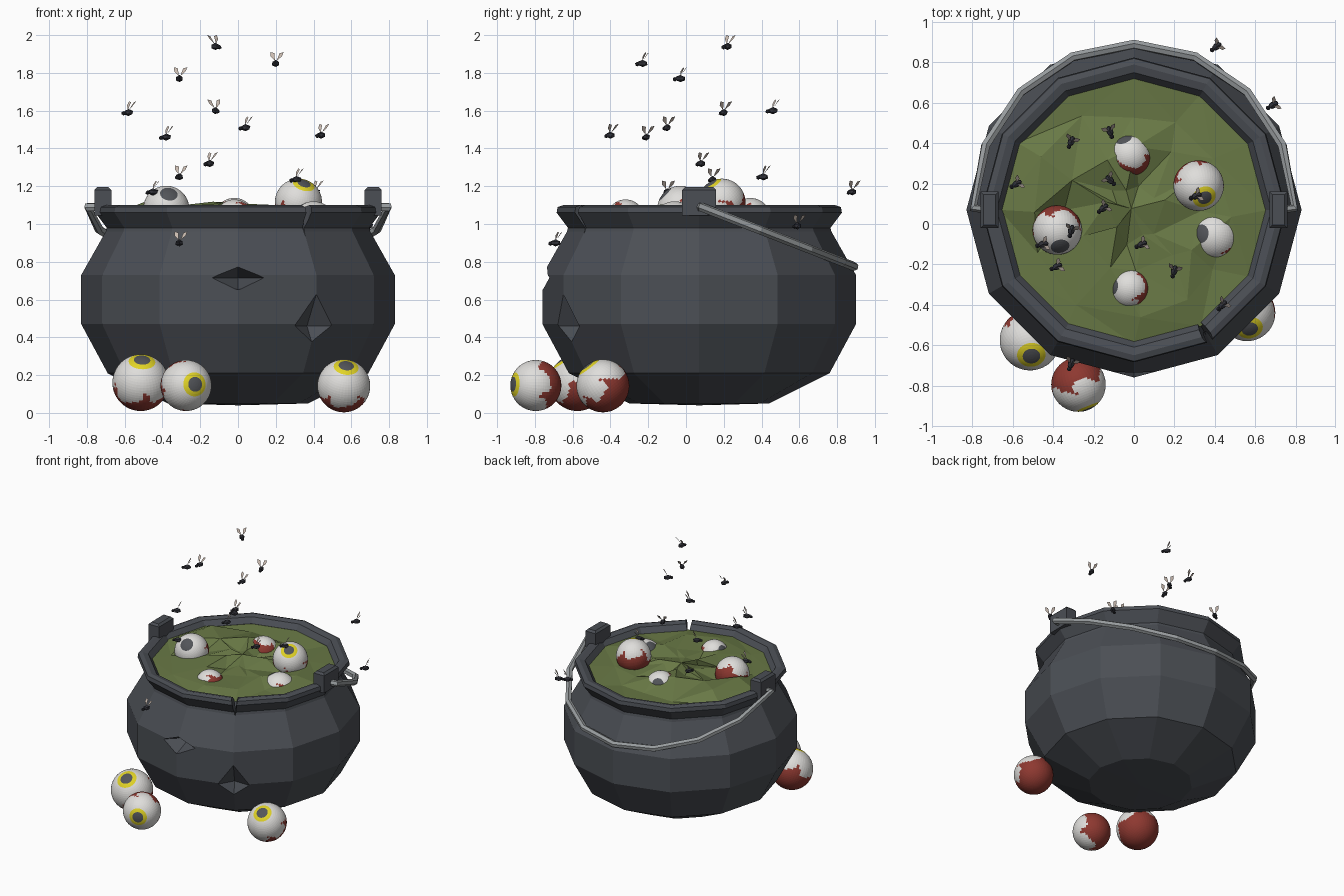
import bpy, bmesh, math, random
from mathutils import Vector, Matrix

if "Cube" in bpy.data.objects:
    bpy.data.objects.remove(bpy.data.objects["Cube"])

random.seed(7)
CY = 0.07          # cauldron axis in y
SIDES = 12


def mat(name, rgb):
    m = bpy.data.materials.new(name)
    m.diffuse_color = (*rgb, 1)
    m.use_nodes = True
    m.node_tree.nodes["Principled BSDF"].inputs["Base Color"].default_value = m.diffuse_color
    return m


IRON = mat("dark iron", (0.07, 0.077, 0.09))
STEEL = mat("grey steel", (0.31, 0.33, 0.34))
GREEN = mat("swamp green", (0.14, 0.19, 0.06))
WHITE = mat("eye white", (0.74, 0.73, 0.71))
RED = mat("flesh red", (0.27, 0.04, 0.03))
YELLOW = mat("iris yellow", (0.76, 0.66, 0.02))
PUPIL = mat("pupil grey", (0.085, 0.09, 0.10))
FLY = mat("fly black", (0.03, 0.031, 0.04))
WING = mat("wing beige", (0.58, 0.49, 0.43))


def finish(name, bm, mats, loc=(0, 0, 0)):
    bmesh.ops.recalc_face_normals(bm, faces=bm.faces)
    me = bpy.data.meshes.new(name)
    bm.to_mesh(me)
    bm.free()
    for m in mats:
        me.materials.append(m)
    ob = bpy.data.objects.new(name, me)
    ob.location = loc
    bpy.context.collection.objects.link(ob)
    return ob


def lathe(bm, profile, n):
    # Revolve (radius, z) points; radius 0 closes with a fan
    rings = []
    for r, z in profile:
        if r == 0:
            rings.append([bm.verts.new((0, 0, z))])
        else:
            rings.append([bm.verts.new((r * math.cos(i * math.tau / n),
                                        r * math.sin(i * math.tau / n), z)) for i in range(n)])
    for a, b in zip(rings, rings[1:]):
        for i in range(n):
            j = (i + 1) % n
            if len(a) == 1:
                bm.faces.new((a[0], b[j], b[i]))
            elif len(b) == 1:
                bm.faces.new((a[i], a[j], b[0]))
            else:
                bm.faces.new((a[i], a[j], b[j], b[i]))
    return rings


# Cauldron: pot body with flared rim
bm = bmesh.new()
lathe(bm, [(0, .04), (.37, .05), (.69, .21), (.83, .47), (.83, .73), (.70, .96), (.695, .98),
           (.755, 1.06), (.75, 1.09), (.72, 1.10), (.68, 1.09), (.65, 1.05), (.65, .98), (0, .98)], SIDES)
cauldron = finish("cauldron", bm, [IRON], (0, CY, 0))


def chip(name, centre, half, yaw):
    # Cut an octahedral dent out of the cauldron
    bm = bmesh.new()
    for k in range(3):
        for s in (-1, 1):
            p = [0, 0, 0]
            p[k] = s * half[k]
            bm.verts.new(p)
    bmesh.ops.convex_hull(bm, input=bm.verts)
    cutter = finish(name, bm, [IRON], centre)
    cutter.rotation_euler.z = yaw
    cutter.hide_render = True
    mod = cauldron.modifiers.new(name, 'BOOLEAN')
    mod.operation = 'DIFFERENCE'
    mod.solver = 'EXACT'
    mod.object = cutter
    bpy.context.view_layer.update()
    bpy.context.view_layer.objects.active = cauldron
    bpy.ops.object.modifier_apply(modifier=name)
    bpy.data.objects.remove(cutter)


a = math.radians(30)
chip("front_dent", (0, -.755, .715), (.17, .16, .065), 0)
chip("side_dent", (.415, CY - .72, .46), (.17, .10, .17), a)
chip("rim_crack", (.36, CY - .624, 1.13), (.028, .25, .20), a)

# Handle lugs
for s, side in ((-1, "left"), (1, "right")):
    bm = bmesh.new()
    bmesh.ops.create_cube(bm, size=1, matrix=Matrix.Diagonal((.09, .18, .15, 1)))
    top = [e for e in bm.edges if all(v.co.z > 0 for v in e.verts)]
    bmesh.ops.bevel(bm, geom=top, offset=.015, segments=1, affect='EDGES')
    finish(side + "_lug", bm, [IRON], (s * .715, CY, 1.12))

# Bail handle hanging to the back
cu = bpy.data.curves.new("handle", 'CURVE')
cu.dimensions = '3D'
cu.bevel_depth = .024
cu.bevel_resolution = 1
cu.use_fill_caps = True
path = [(.70, CY, 1.09)]
for i in range(9):
    t = math.pi * i / 8
    path.append((.795 * math.cos(t), CY + .01 + .81 * math.sin(t), 1.09 - .315 * math.sin(t)))
path.append((-.70, CY, 1.09))
sp = cu.splines.new('POLY')
sp.points.add(len(path) - 1)
for p, co in zip(sp.points, path):
    p.co = (*co, 1)
sp.use_smooth = False
cu.materials.append(STEEL)
handle = bpy.data.objects.new("handle", cu)
bpy.context.collection.objects.link(handle)
bpy.context.view_layer.objects.active = handle
handle.select_set(True)
bpy.ops.object.convert(target='MESH')

# Lumpy brew
bm = bmesh.new()
rings = lathe(bm, [(.665, 1.05), (.50, 1.06), (.31, 1.06), (.14, 1.06), (0, 1.05)], SIDES)
for ring in rings[1:]:
    for v in ring:
        v.co += Vector((random.uniform(-.05, .05), random.uniform(-.05, .05), random.uniform(-.03, .06)))
bmesh.ops.triangulate(bm, faces=bm.faces)
finish("brew", bm, [GREEN], (0, CY, 0))


def eyeball(name, centre, r, look, yellow):
    # Sphere around the gaze axis; iris, white and ragged red back by angle
    bm = bmesh.new()
    bmesh.ops.create_uvsphere(bm, u_segments=48, v_segments=32, radius=r)
    phase = random.uniform(0, 6)
    for f in bm.faces:
        c = f.calc_center_median().normalized()
        theta = math.acos(max(-1, min(1, c.z)))
        az = math.atan2(c.y, c.x)
        wob = az + phase + .18 * math.sin(7 * theta)
        lobes = abs(math.sin(2.5 * wob)) ** .45
        limit = 1.1 + .72 * lobes + .12 * math.sin(az + phase)
        if theta < (.25 if yellow else .42):
            f.material_index = 3
        elif yellow and theta < .5:
            f.material_index = 2
        elif theta > limit:
            f.material_index = 1
    ob = finish(name, bm, [WHITE, RED, YELLOW, PUPIL], centre)
    ob.rotation_euler = Vector(look).to_track_quat('Z', 'Y').to_euler()


for i, e in enumerate([
        ((-.515, -.575, .16), .15, (.05, -.55, .83), True),
        ((-.275, -.795, .145), .135, (.37, -.92, .05), True),
        ((.56, -.44, .143), .14, (.1, -.6, .8), True),
        ((-.02, .34, 1.03), .108, (-.3, .8, .5), False),
        ((.32, .19, 1.115), .125, (.25, -.5, .83), True),
        ((.40, -.06, 1.00), .12, (-.6, .1, .78), False),
        ((-.38, -.03, 1.08), .122, (.12, -.7, .68), False),
        ((-.02, -.32, 1.03), .10, (-.85, .1, .5), False)]):
    eyeball("eyeball_%d" % (i + 1), *e)

# Fly: body, head and two raised wings, shared by the swarm
bm = bmesh.new()
for size, off in (((.019, .030, .019), (0, 0, -.008)), ((.013, .012, .012), (0, -.03, -.012))):
    bmesh.ops.create_icosphere(bm, subdivisions=1, radius=1,
                               matrix=Matrix.Translation(off) @ Matrix.Diagonal((*size, 1)))
for s in (-1, 1):
    kite = [(.005, 0, .006), (.031, .010, .030), (.036, .026, .052), (.014, .024, .046)]
    f = bm.faces.new([bm.verts.new((s * x, y, z)) for x, y, z in kite])
    f.material_index = 1
fly = finish("fly_1", bm, [FLY, WING])
swarm = [(-.12, .22, 1.97), (.2, -.23, 1.88), (-.31, -.03, 1.8), (-.58, .2, 1.62), (-.12, .46, 1.63),
         (-.38, -.21, 1.49), (.04, -.1, 1.54), (.44, -.4, 1.5), (-.15, .08, 1.35), (-.31, .41, 1.28),
         (.31, .14, 1.265), (-.45, -.1, 1.2), (.41, .88, 1.2), (.69, .59, 1.02), (-.31, -.69, .93)]
for i, (x, y, z) in enumerate(swarm):
    ob = fly
    if i:
        ob = bpy.data.objects.new("fly_%d" % (i + 1), fly.data)
        bpy.context.collection.objects.link(ob)
    ob.location = (x, y, z - .022)
    ob.rotation_euler.z = random.uniform(-1.3, 1.3)
